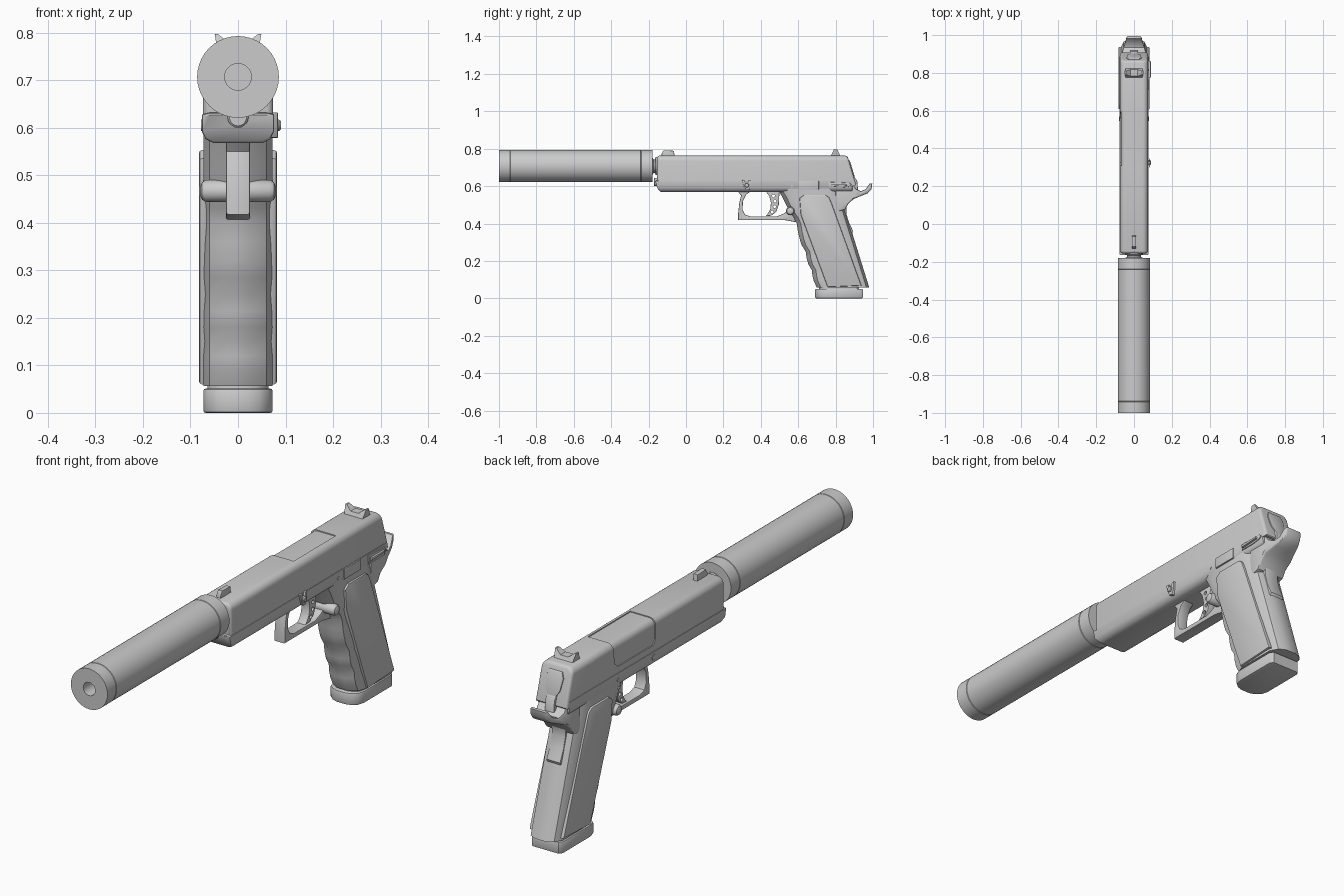
import bpy, bmesh, math


def loft(name, rings, bevel=0.0, segs=2, smooth=35):
    """Skin closed rings of equal length, cap the ends, optionally round the cap rims."""
    bm = bmesh.new()
    vs = [[bm.verts.new(p) for p in r] for r in rings]
    n = len(rings[0])
    for a, b in zip(vs, vs[1:]):
        for i in range(n):
            bm.faces.new((a[i], a[(i + 1) % n], b[(i + 1) % n], b[i]))
    caps = [bm.faces.new(vs[0]), bm.faces.new(vs[-1])]
    bmesh.ops.recalc_face_normals(bm, faces=bm.faces)
    if bevel:
        rim = list({e for f in caps for e in f.edges})
        bmesh.ops.bevel(bm, geom=rim, offset=bevel, segments=segs, profile=0.5,
                        affect='EDGES', clamp_overlap=True)
    me = bpy.data.meshes.new(name)
    bm.to_mesh(me)
    bm.free()
    ob = bpy.data.objects.new(name, me)
    bpy.context.collection.objects.link(ob)
    shade(ob, smooth)
    return ob


def shade(ob, angle=35):
    bpy.ops.object.select_all(action='DESELECT')
    bpy.context.view_layer.objects.active = ob
    ob.select_set(True)
    bpy.ops.object.shade_smooth_by_angle(angle=math.radians(angle))


def slab(name, yz, x0, x1, bevel=0.0, segs=2):
    """Side profile extruded across x."""
    return loft(name, [[(x, y, z) for y, z in yz] for x in (x0, x1)], bevel, segs)


def lathe(name, prof, centre, axis='Y', n=32):
    """Turned part: prof is (radius, position along axis)."""
    rings = []
    for r, t in prof:
        ring = []
        for i in range(n):
            a = 2 * math.pi * i / n
            u, v = r * math.cos(a), r * math.sin(a)
            ring.append((u + centre[0], t, v + centre[1]) if axis == 'Y'
                        else (t, u + centre[0], v + centre[1]))
        rings.append(ring)
    return loft(name, rings)


def mirrored(half):
    """Complete a half outline (x > 0) with its mirror image."""
    return half + [(-x, v) for x, v in reversed(half)]


def cut(ob, cutter):
    m = ob.modifiers.new("cut", 'BOOLEAN')
    m.operation, m.object, m.solver = 'DIFFERENCE', cutter, 'EXACT'
    bpy.ops.object.select_all(action='DESELECT')
    bpy.context.view_layer.objects.active = ob
    ob.select_set(True)
    bpy.ops.object.modifier_apply(modifier=m.name)
    bpy.data.objects.remove(cutter)
    shade(ob)


# Suppressor with bore and two shallow seams
lathe("suppressor", [(0.028, -0.6), (0.028, -1.0), (0.031, -1.0), (0.086, -1.0),
                     (0.086, -0.942), (0.0835, -0.94), (0.086, -0.938),
                     (0.086, -0.242), (0.0835, -0.24), (0.086, -0.238),
                     (0.086, -0.18)], (0, 0.707), n=40)

# Barrel neck and guide rod
lathe("barrel", [(0.045, -0.185), (0.045, -0.178), (0.036, -0.174), (0.036, -0.166),
                 (0.048, -0.162), (0.048, -0.10)], (0, 0.707))
lathe("guide_rod", [(0.018, -0.172), (0.022, -0.168), (0.022, -0.10)], (0, 0.622), n=20)

# Slide: rounded cross-section, raked rear end
half = [(0.074, 0.602)] + [(0.046 + 0.028 * math.cos(a), 0.735 + 0.028 * math.sin(a))
                           for a in [math.radians(15 * k) for k in range(7)]]
section = mirrored(half)


def rear(z):
    return 0.90 - (z - 0.64) * 0.3


slide = loft("slide", [[(x, -0.155, z) for x, z in section],
                       [(x, rear(z), z) for x, z in section]], 0.012, 3)
port = [(0.31, 0.82), (0.31, 0.675), (0.325, 0.655), (0.56, 0.655), (0.585, 0.675), (0.60, 0.82)]
cut(slide, slab("port_cutter", port, -0.1, 0.045))
loft("barrel_hood", [[(x * 0.94, y, z - 0.004) for x, z in section] for y in (0.29, 0.62)])
plate = mirrored([(0.012, 0.63), (0.034, 0.665), (0.04, 0.715), (0.03, 0.738)])
loft("firing_pin_plate", [[(x, rear(z) + d, z) for x, z in plate] for d in (-0.02, 0.005)], 0.003)

# Sights
slab("front_sight", [(-0.13, 0.755), (-0.13, 0.775), (-0.12, 0.791), (-0.065, 0.789),
                     (-0.06, 0.755)], -0.01, 0.01, 0.002)
sight = mirrored([(0.042, 0.755), (0.049, 0.797), (0.042, 0.797), (0.018, 0.778)])
loft("rear_sight", [[(x, 0.80 + s * (0.028 - (z - 0.755) * 0.45), z) for x, z in sight]
                    for s in (-1, 1)])

# Frame rail and dust cover, chamfered underneath
fsec = mirrored([(0.052, 0.568), (0.068, 0.576), (0.076, 0.592), (0.076, 0.628), (0.06, 0.632)])
loft("frame", [[(x, -0.165 + max(0, 0.6 - z) * 0.9, z) for x, z in fsec],
               [(x, 0.89, z) for x, z in fsec]], 0.005)

# Grip with finger grooves on the front strap
levels = [(0.057, 0.700), (0.09, 0.684), (0.12, 0.676), (0.15, 0.673), (0.18, 0.655),
          (0.215, 0.645), (0.25, 0.640), (0.285, 0.618), (0.32, 0.607), (0.36, 0.598),
          (0.40, 0.592), (0.43, 0.578), (0.46, 0.557), (0.50, 0.535), (0.54, 0.516), (0.60, 0.48)]
rings = []
for z, f in levels:
    r = 0.98 - (z - 0.057) * 0.312
    sec = mirrored([(0.025, f), (0.06, f + 0.022), (0.073, f + 0.06),
                    (0.073, r - 0.05), (0.055, r - 0.015), (0.025, r)])
    rings.append([(x, y, z) for x, y in sec])
loft("grip", rings)

# Grip side panels
panel = [(0.607, 0.535), (0.63, 0.553), (0.746, 0.553), (0.765, 0.54), (0.778, 0.51),
         (0.938, 0.068), (0.757, 0.06), (0.614, 0.446)]
for side, s in (("right", 1), ("left", -1)):
    slab("grip_panel_" + side, panel, s * 0.06, s * 0.082, 0.006)

# Magazine with rounded base
base = mirrored([(0.02, 0.691), (0.045, 0.699), (0.065, 0.716), (0.073, 0.745),
                 (0.073, 0.93), (0.062, 0.945)])
loft("magazine_base", [[(x, y, z) for x, y in base] for z in (0.0, 0.051)], 0.005)
loft("magazine_neck", [[(x * 0.88, 0.82 + (y - 0.82) * 0.85, z) for x, y in base]
                       for z in (0.04, 0.10)])

# Trigger guard
slab("trigger_guard", [(0.27, 0.58), (0.295, 0.55), (0.285, 0.51), (0.279, 0.455), (0.279, 0.418),
                       (0.53, 0.418), (0.60, 0.405), (0.60, 0.46), (0.555, 0.475),
                       (0.52, 0.452), (0.485, 0.438), (0.345, 0.438), (0.315, 0.448),
                       (0.302, 0.475), (0.305, 0.52), (0.322, 0.555), (0.36, 0.58)],
     -0.025, 0.025, 0.004)

# Trigger with lightening holes
trigger = slab("trigger", [(0.425, 0.575), (0.446, 0.545), (0.454, 0.51), (0.45, 0.475),
                           (0.435, 0.45), (0.425, 0.44), (0.455, 0.442), (0.482, 0.462),
                           (0.496, 0.50), (0.50, 0.575)], -0.02, 0.02, 0.003)
for k, c in enumerate([(0.468, 0.548), (0.476, 0.52), (0.474, 0.49), (0.461, 0.462)]):
    cut(trigger, lathe("hole_cutter_%d" % k, [(0.008, -0.05), (0.008, 0.05)], c, 'X', 12))

# Beavertail, narrowing towards its upturned tip
tail = [(0.80, 0.62), (0.89, 0.612), (0.91, 0.585), (0.935, 0.573), (0.96, 0.583), (0.983, 0.615),
        (0.996, 0.614), (0.992, 0.585), (0.972, 0.562), (0.935, 0.547), (0.895, 0.53),
        (0.868, 0.505), (0.85, 0.475), (0.80, 0.46)]
loft("beavertail", [[(s * 0.066 * (1 - max(0, y - 0.9) * 4.5), y, z) for y, z in tail]
                    for s in (-1, 1)], 0.007)

# Hammer and grip safety
slab("hammer", [(0.86, 0.66), (0.895, 0.655), (0.915, 0.63), (0.92, 0.575), (0.86, 0.57)],
     -0.022, 0.022, 0.004)
slab("grip_safety", [(0.80, 0.54), (0.875, 0.53), (0.858, 0.495), (0.857, 0.455), (0.87, 0.41),
                     (0.893, 0.36), (0.888, 0.348), (0.86, 0.345), (0.80, 0.42)],
     -0.033, 0.033, 0.005)

# Controls on the right side
slab("safety_lever", [(0.765, 0.592), (0.83, 0.592), (0.87, 0.596), (0.885, 0.606), (0.875, 0.617),
                      (0.765, 0.622)], 0.06, 0.080, 0.003)
slab("safety_thumb_ledge", [(0.775, 0.598), (0.862, 0.602), (0.862, 0.61), (0.775, 0.61)],
     0.07, 0.089, 0.002)
slab("slide_stop", [(0.602, 0.582), (0.71, 0.582), (0.71, 0.627), (0.602, 0.627)],
     0.06, 0.080, 0.002)
slab("takedown_latch", [(0.30, 0.632), (0.308, 0.60), (0.32, 0.58), (0.336, 0.578), (0.346, 0.60),
                        (0.346, 0.632), (0.335, 0.632), (0.33, 0.615), (0.316, 0.615),
                        (0.313, 0.632)], 0.06, 0.084, 0.002)
lathe("takedown_pin", [(0.012, -0.078), (0.012, 0.086), (0.009, 0.09)], (0.325, 0.605), 'X', 16)
lathe("frame_pin", [(0.007, -0.078), (0.007, 0.078)], (0.565, 0.60), 'X', 12)

# Magazine release, domed on both sides
lathe("magazine_release", [(0.008, -0.080), (0.018, -0.076), (0.023, -0.068), (0.023, 0.068),
                           (0.018, 0.076), (0.008, 0.080)], (0.557, 0.467), 'X', 24)
